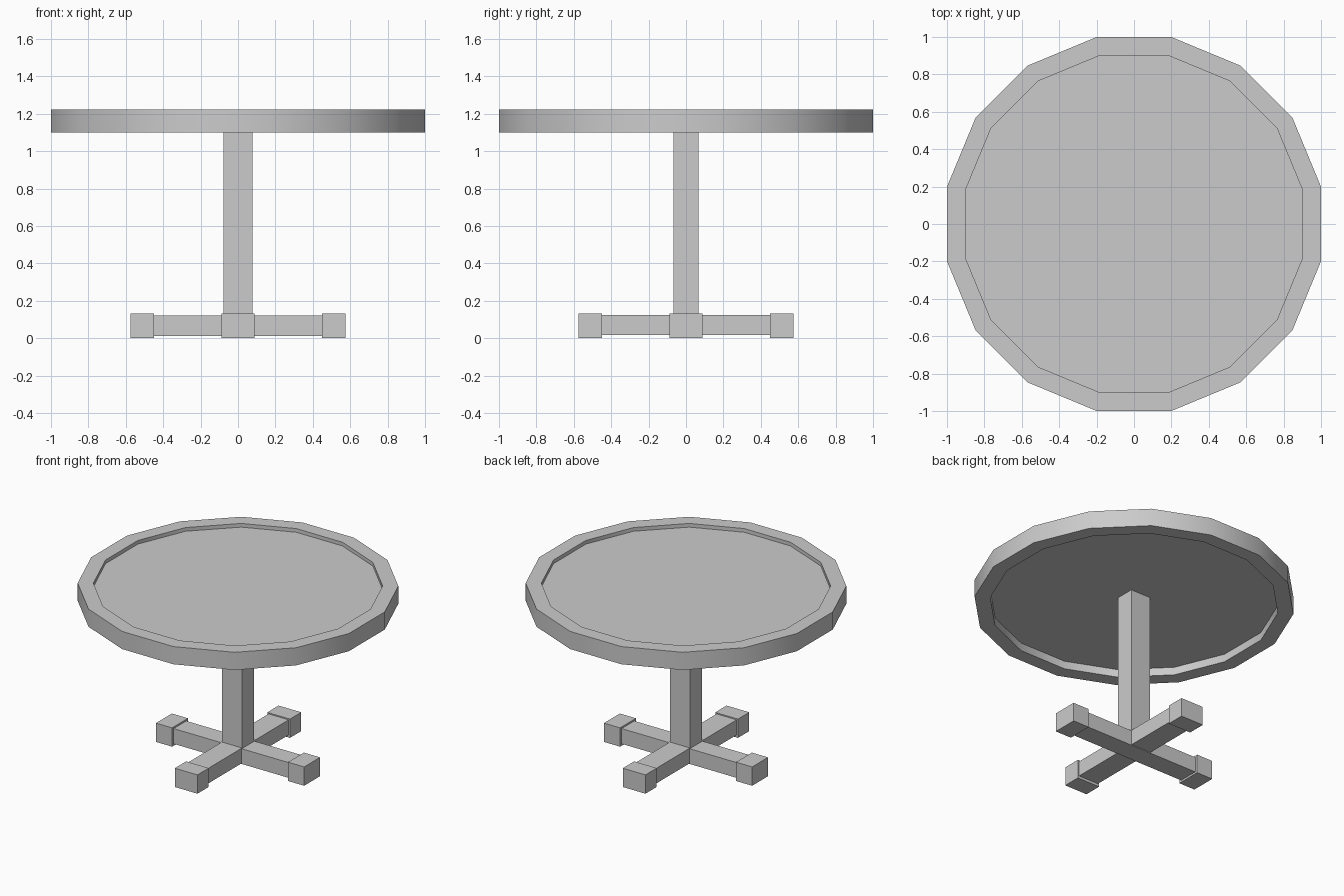
import bpy
import bmesh
import math

if "Cube" in bpy.data.objects:
    bpy.data.objects.remove(bpy.data.objects["Cube"], do_unlink=True)

SIDES = 16
CORNER = 1 / math.cos(math.pi / SIDES)

grey = bpy.data.materials.new("plain_grey")
grey.use_nodes = True
colour = (0.6, 0.6, 0.6, 1)
grey.diffuse_color = colour
grey.node_tree.nodes["Principled BSDF"].inputs["Base Color"].default_value = colour


def finish(name, bm, smooth=False):
    bmesh.ops.recalc_face_normals(bm, faces=bm.faces)
    mesh = bpy.data.meshes.new(name)
    bm.to_mesh(mesh)
    bm.free()
    mesh.materials.append(grey)
    obj = bpy.data.objects.new(name, mesh)
    bpy.context.collection.objects.link(obj)
    if smooth:
        bpy.ops.object.select_all(action="DESELECT")
        obj.select_set(True)
        bpy.context.view_layer.objects.active = obj
        bpy.ops.object.shade_smooth_by_angle(angle=math.radians(40))
    return obj


def box(name, low, high):
    bm = bmesh.new()
    bmesh.ops.create_cube(bm, size=1)
    for v in bm.verts:
        v.co = [h if c > 0 else l for c, l, h in zip(v.co, low, high)]
    return finish(name, bm)


def ring(bm, apothem, z):
    """Loop of corners with flat sides facing the axes."""
    r = apothem * CORNER
    angles = [(i + 0.5) * math.tau / SIDES for i in range(SIDES)]
    return [bm.verts.new((r * math.cos(a), r * math.sin(a), z)) for a in angles]


# Tabletop: raised rim around a recessed panel, also hollow underneath
bm = bmesh.new()
profile = [(0.902, 1.155), (0.902, 1.10), (1, 1.10),
           (1, 1.224), (0.902, 1.224), (0.902, 1.198)]
loops = [ring(bm, a, z) for a, z in profile]
for lower, upper in zip(loops, loops[1:]):
    for i in range(SIDES):
        j = (i + 1) % SIDES
        bm.faces.new((lower[i], lower[j], upper[j], upper[i]))
bm.faces.new(loops[0])
bm.faces.new(loops[-1])
finish("tabletop", bm, smooth=True)

# Central post
box("post", (-0.078, -0.067, 0.1), (0.078, 0.067, 1.156))

# Crossed base beams
box("side_beam", (-0.46, -0.07, 0.013), (0.46, 0.07, 0.12))
box("front_back_beam", (-0.078, -0.46, 0.018), (0.078, 0.46, 0.124))

# Foot block at each beam end
for name, side in (("right", -1), ("left", 1)):
    x = sorted((side * 0.45, side * 0.575))
    box(name + "_foot", (x[0], -0.088, 0), (x[1], 0.088, 0.132))
for name, side in (("front", -1), ("back", 1)):
    y = sorted((side * 0.45, side * 0.575))
    box(name + "_foot", (-0.088, y[0], 0), (0.088, y[1], 0.132))
